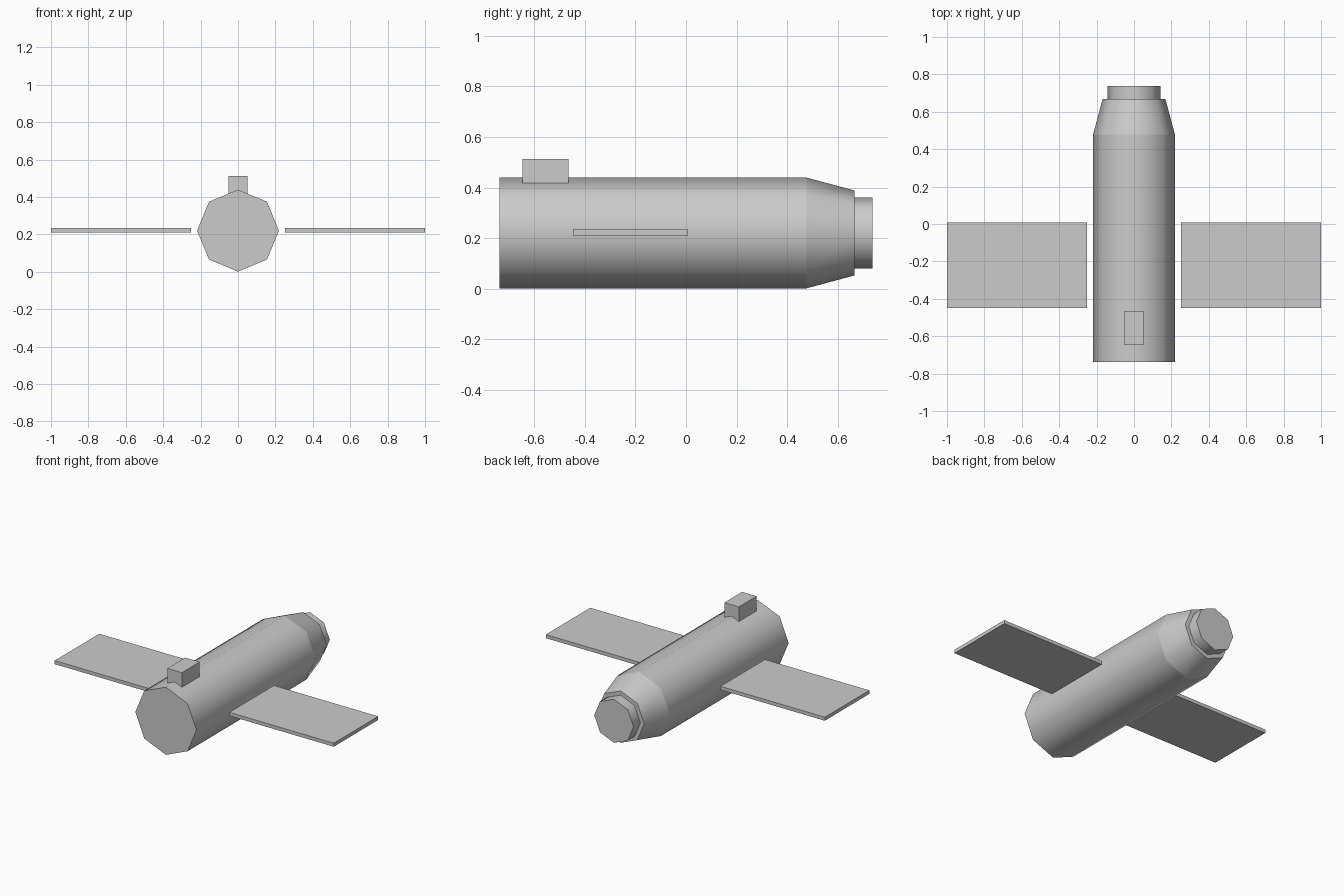
import bpy, math

if "Cube" in bpy.data.objects:
    bpy.data.objects.remove(bpy.data.objects["Cube"])

AXIS_Z = 0.22


def section(name, y0, y1, r0, r1):
    """Octagonal hull section along y, with a corner pointing up."""
    bpy.ops.mesh.primitive_cone_add(vertices=8, radius1=r1, radius2=r0, depth=y1 - y0,
                                    location=(0, (y0 + y1) / 2, AXIS_Z),
                                    rotation=(math.radians(90), 0, 0))
    ob = bpy.context.object
    ob.name = name
    bpy.ops.object.transform_apply(location=False, rotation=True, scale=True)
    bpy.ops.object.shade_smooth_by_angle(angle=math.radians(50))
    return ob


def box(name, lo, hi):
    """Flat-sided box between two corners."""
    bpy.ops.mesh.primitive_cube_add(size=1, location=[(a + b) / 2 for a, b in zip(lo, hi)])
    ob = bpy.context.object
    ob.name = name
    ob.scale = [b - a for a, b in zip(lo, hi)]
    bpy.ops.object.transform_apply(location=False, rotation=False, scale=True)
    return ob


# Hull: long body, tapered shoulder, end collar
section("body", -0.738, 0.478, 0.219, 0.219)
section("tapered_shoulder", 0.478, 0.668, 0.219, 0.168)
section("end_collar", 0.668, 0.738, 0.141, 0.141)

# Flat panels on either side
for side, x0, x1 in (("left", -1.0, -0.252), ("right", 0.252, 1.0)):
    box(side + "_panel", (x0, -0.448, 0.21), (x1, 0.007, 0.233))

# Small box on top
box("top_box", (-0.052, -0.648, 0.418), (0.052, -0.466, 0.513))
